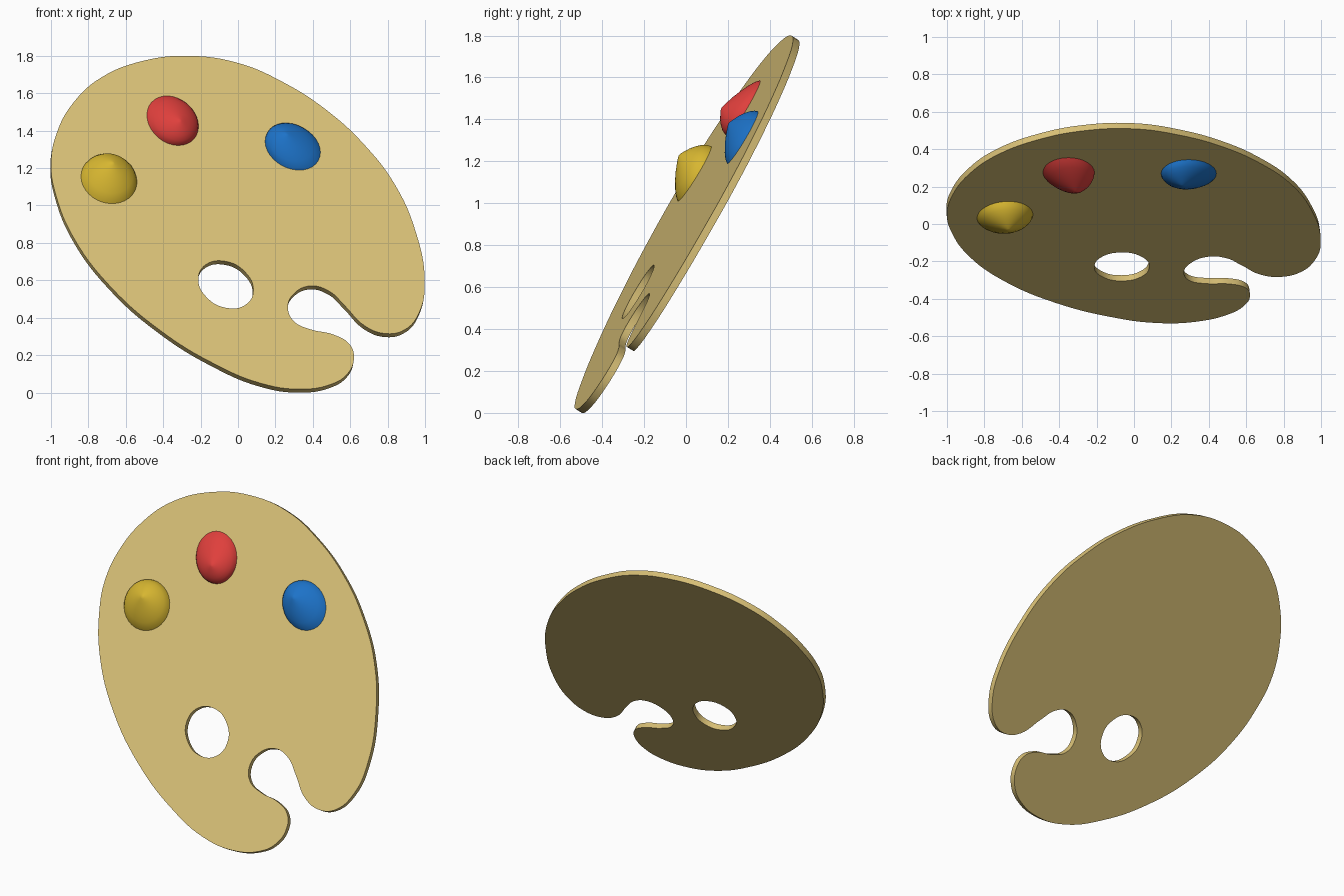
import bpy, bmesh, math
from mathutils import Vector, Matrix

if "Cube" in bpy.data.objects:
    bpy.data.objects.remove(bpy.data.objects["Cube"])

# Tilted board plane: y = A*x + B*z + C, in front-view coordinates
A, B, C, T = 0.125, 0.615, -0.575, 0.036
N = Vector((A, -1, B)).normalized()
U = Vector((1, A, 0)).normalized()
V = N.cross(U)
O = Vector((0, C, 0))


def on_plane(x, z):
    return Vector((x, A * x + B * z + C, z))


def material(name, rgb):
    m = bpy.data.materials.new(name)
    m.diffuse_color = (*rgb, 1)
    m.use_nodes = True
    m.node_tree.nodes["Principled BSDF"].inputs["Base Color"].default_value = m.diffuse_color
    return m


def add_spline(curve, pts):
    s = curve.splines.new('BEZIER')
    s.bezier_points.add(len(pts) - 1)
    for bp, (x, z) in zip(s.bezier_points, pts):
        d = on_plane(x, z) - O
        bp.co = (d.dot(U), d.dot(V), 0)
        bp.handle_left_type = bp.handle_right_type = 'AUTO'
    s.use_cyclic_u = True
    s.resolution_u = 6


# Board: outline with thumb notch, plus an oval hole
outline = [(-.26, 1.80), (0, 1.762), (.24, 1.66), (.48, 1.505), (.68, 1.32), (.84, 1.11),
           (.95, .86), (.998, .60), (.97, .43), (.89, .335), (.79, .315), (.68, .355),
           (.57, .465), (.49, .54), (.39, .57), (.30, .53), (.267, .455), (.30, .38),
           (.39, .337), (.51, .31), (.595, .26), (.62, .185), (.585, .10), (.50, .045),
           (.33, .018), (.12, .05), (-.13, .155), (-.42, .335), (-.69, .575), (-.88, .83),
           (-.975, 1.06), (-1.0, 1.22), (-.97, 1.385), (-.88, 1.55), (-.73, 1.685), (-.50, 1.775)]
hole = [(-.065 + .147 * math.cos(t), .577 - .03 * math.cos(t) + .124 * math.sin(t))
        for t in [i * math.tau / 8 for i in range(8)]]
cu = bpy.data.curves.new("palette_board", 'CURVE')
cu.dimensions = '2D'
cu.fill_mode = 'BOTH'
cu.extrude = T / 2
add_spline(cu, outline)
add_spline(cu, hole)
board = bpy.data.objects.new("palette_board", cu)
bpy.context.collection.objects.link(board)
m = Matrix((U, V, N)).transposed().to_4x4()
m.translation = O - N * T / 2
board.matrix_world = m
cu.materials.append(material("light wood", (.68, .52, .18)))
bpy.context.view_layer.objects.active = board
board.select_set(True)
bpy.ops.object.convert(target='MESH')
bm = bmesh.new()
bm.from_mesh(board.data)
bmesh.ops.remove_doubles(bm, verts=bm.verts, dist=1e-5)
bmesh.ops.recalc_face_normals(bm, faces=bm.faces)
bm.to_mesh(board.data)
bm.free()
bpy.ops.object.shade_smooth_by_angle(angle=math.radians(35))

# Paint dabs: peaked oval mounds with an off-centre tip
PROFILE = [(1, -.04), (.93, .16), (.8, .36), (.62, .56), (.42, .74), (.22, .88), (.08, .97)]


def dab(name, center, rx, rz, skew, foot, height, mat, seg=32):
    bm = bmesh.new()
    c, f = on_plane(*center), on_plane(*foot)
    rings = []
    for r, h in PROFILE:
        mid = c.lerp(f, max(h, 0)) + N * height * h
        ring = []
        for i in range(seg):
            t = i * math.tau / seg
            x, z = rx * r * math.cos(t), r * (skew * math.cos(t) + rz * math.sin(t))
            ring.append(bm.verts.new(mid + Vector((x, A * x + B * z, z))))
        rings.append(ring)
    tip = bm.verts.new(f + N * height)
    for a, b in zip(rings, rings[1:]):
        for i in range(seg):
            j = (i + 1) % seg
            bm.faces.new((a[i], a[j], b[j], b[i]))
    for i in range(seg):
        bm.faces.new((rings[-1][i], rings[-1][(i + 1) % seg], tip))
    bm.faces.new(rings[0][::-1])
    bmesh.ops.recalc_face_normals(bm, faces=bm.faces)
    me = bpy.data.meshes.new(name)
    bm.to_mesh(me)
    bm.free()
    me.materials.append(mat)
    ob = bpy.data.objects.new(name, me)
    bpy.context.collection.objects.link(ob)
    bpy.ops.object.select_all(action='DESELECT')
    bpy.context.view_layer.objects.active = ob
    ob.select_set(True)
    bpy.ops.object.shade_smooth_by_angle(angle=math.radians(60))


dab("red_paint", (-.35, 1.455), .14, .131, -.03, (-.32, 1.405), .095,
    material("red", (.74, .05, .045)))
dab("yellow_paint", (-.69, 1.14), .152, .132, -.015, (-.682, 1.171), .111,
    material("yellow", (.68, .47, .03)))
dab("blue_paint", (.294, 1.313), .15, .123, -.03, (.25, 1.335), .088,
    material("blue", (.012, .17, .58)))
